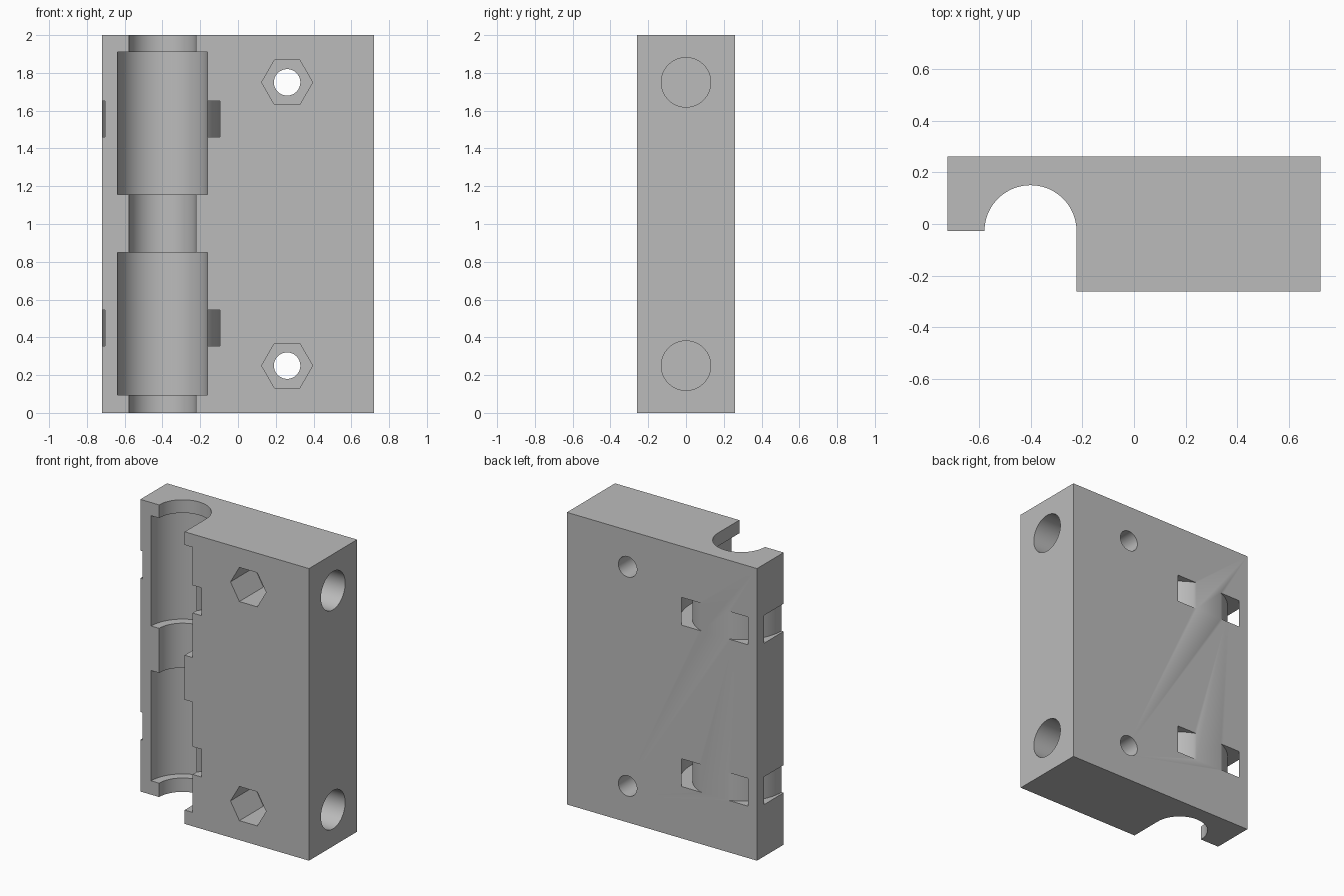
import bpy, bmesh, math
from mathutils import Matrix, Vector

cube = bpy.data.objects.get("Cube")
if cube:
    bpy.data.objects.remove(cube, do_unlink=True)

HX, HY, H = 0.72, 0.26, 2.0        # block half width, half depth, height
CX, CY = -0.40, -0.028             # axis of the shaft channel

grey = bpy.data.materials.new("plain_grey")
grey.use_nodes = True
colour = (0.5, 0.5, 0.5, 1)
grey.diffuse_color = colour
grey.node_tree.nodes["Principled BSDF"].inputs["Base Color"].default_value = colour


def finish(bm, name):
    bmesh.ops.recalc_face_normals(bm, faces=bm.faces)
    mesh = bpy.data.meshes.new(name)
    bm.to_mesh(mesh)
    bm.free()
    obj = bpy.data.objects.new(name, mesh)
    mesh.materials.append(grey)
    bpy.context.collection.objects.link(obj)
    return obj


def prism(name, outline, z0, z1):
    """Extrude an outline in x and y from z0 to z1."""
    bm = bmesh.new()
    face = bm.faces.new([bm.verts.new((x, y, z0)) for x, y in outline])
    top = bmesh.ops.extrude_face_region(bm, geom=[face])["geom"]
    verts = [v for v in top if isinstance(v, bmesh.types.BMVert)]
    bmesh.ops.translate(bm, verts=verts, vec=(0, 0, z1 - z0))
    return finish(bm, name)


def rod(name, start, end, radius, sides=64):
    """Straight cylinder or hexagon between two points."""
    a, b = Vector(start), Vector(end)
    turn = Vector((0, 0, 1)).rotation_difference(b - a).to_matrix().to_4x4()
    bm = bmesh.new()
    bmesh.ops.create_cone(bm, cap_ends=True, segments=sides, radius1=radius,
                          radius2=radius, depth=(b - a).length,
                          matrix=Matrix.Translation((a + b) / 2) @ turn)
    return finish(bm, name)


def ring(name, inner, outer, z0, z1, sides=96):
    """Flat band around the channel axis."""
    bm = bmesh.new()
    corners = [(inner, z0), (outer, z0), (outer, z1), (inner, z1)]
    loops = []
    for i in range(sides):
        a = math.tau * i / sides
        loops.append([bm.verts.new((CX + r * math.cos(a), CY + r * math.sin(a), z))
                      for r, z in corners])
    for i in range(sides):
        p, q = loops[i], loops[(i + 1) % sides]
        for k in range(4):
            m = (k + 1) % 4
            bm.faces.new((p[k], p[m], q[m], q[k]))
    return finish(bm, name)


def arc(radius, steps=40):
    """Upper half circle around the channel axis, from left to right."""
    return [(CX - radius * math.cos(math.pi * i / steps),
             CY + radius * math.sin(math.pi * i / steps)) for i in range(steps + 1)]


# Block with the open shaft channel and its shortened left lip
block = prism("bearing_block",
              [(-HX, HY), (-HX, CY)] + arc(0.178)
              + [(CX + 0.178, -HY), (HX, -HY), (HX, HY)], 0, H)

cutters = []
# Bearing pockets, open to the front, and the tie slots around them
for z0, z1 in ((0.095, 0.85), (1.155, 1.91)):
    r, mid = 0.238, (z0 + z1) / 2
    pocket = arc(r) + [(CX + r, -0.5), (CX - r, -0.5)]
    cutters.append(prism("pocket_cutter", pocket, z0, z1))
    mid += 0.0225 * (1 if mid < 1 else -1) * -1
    cutters.append(ring("tie_slot_cutter", 0.305, 0.383, mid - 0.095, mid + 0.095))

# Rod sockets in the side, bolt holes and their hexagonal nut pockets
for z in (0.25, 1.75):
    cutters.append(rod("rod_socket_cutter", (0.41, 0, z), (0.9, 0, z), 0.131))
    cutters.append(rod("bolt_hole_cutter", (0.26, -0.5, z), (0.26, 0.5, z), 0.07, 48))
    cutters.append(rod("nut_pocket_cutter", (0.26, -0.5, z), (0.26, 0, z), 0.135, 6))

# The hexagons need a corner pointing along x
for c in cutters:
    if c.name.startswith("nut_pocket"):
        xs = max(v.co.x for v in c.data.vertices)
        if xs < 0.26 + 0.13:
            spin = Matrix.Rotation(math.radians(30), 4, 'Y')
            pivot = Matrix.Translation(sum((v.co for v in c.data.vertices), Vector()) / 12)
            c.data.transform(pivot @ spin @ pivot.inverted())

bpy.context.view_layer.objects.active = block
block.select_set(True)
for c in cutters:
    c.hide_render = True
    mod = block.modifiers.new("cut", 'BOOLEAN')
    mod.operation, mod.solver, mod.object = 'DIFFERENCE', 'EXACT', c
    bpy.ops.object.modifier_apply(modifier=mod.name)
    bpy.data.objects.remove(c, do_unlink=True)

bpy.ops.object.shade_smooth_by_angle(angle=math.radians(30))
